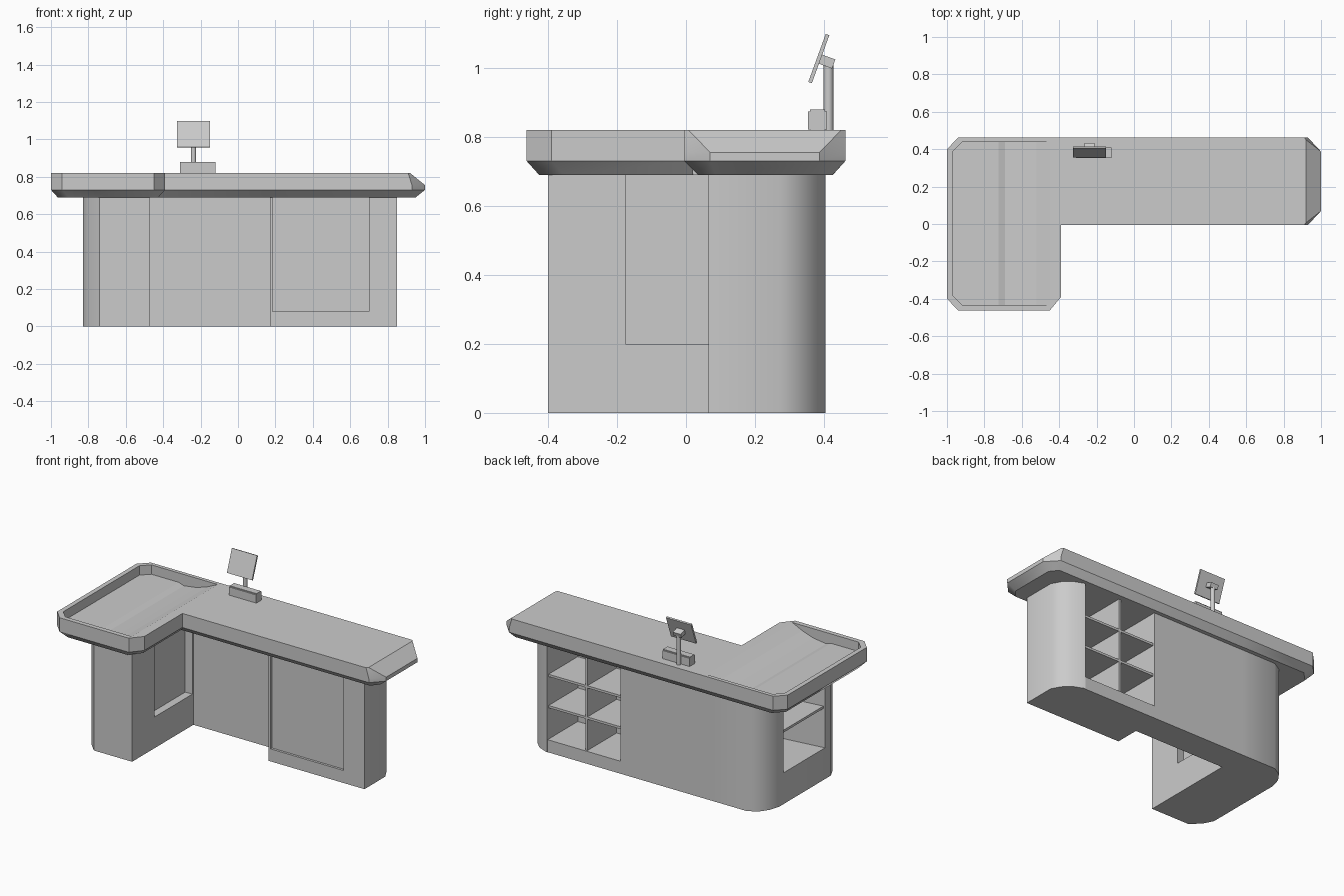
import bpy, bmesh, math
from mathutils import Matrix

if "Cube" in bpy.data.objects:
    bpy.data.objects.remove(bpy.data.objects["Cube"])


def finish(name, bm, smooth=False):
    bmesh.ops.recalc_face_normals(bm, faces=bm.faces)
    me = bpy.data.meshes.new(name)
    bm.to_mesh(me)
    bm.free()
    ob = bpy.data.objects.new(name, me)
    bpy.context.collection.objects.link(ob)
    if smooth:
        bpy.context.view_layer.objects.active = ob
        bpy.ops.object.select_all(action='DESELECT')
        ob.select_set(True)
        bpy.ops.object.shade_smooth_by_angle(angle=math.radians(35))
    return ob


def loft_bm(rings):
    bm = bmesh.new()
    vs = [[bm.verts.new(p) for p in r] for r in rings]
    n = len(rings[0])
    for a, b in zip(vs, vs[1:]):
        for i in range(n):
            j = (i + 1) % n
            bm.faces.new((a[i], a[j], b[j], b[i]))
    bm.faces.new(vs[0][::-1])
    bm.faces.new(vs[-1])
    return bm


def prism(name, pts, z0, z1):
    rings = [[(x, y, z) for x, y in pts] for z in (z0, z1)]
    return finish(name, loft_bm(rings), True)


def box(name, x0, x1, y0, y1, z0, z1):
    return prism(name, [(x0, y0), (x1, y0), (x1, y1), (x0, y1)], z0, z1)


# Long countertop with chamfered underside and sloping right end
def counter_ring(xs, xe, y0, y1, c, z):
    return [(-.45, y0, z), (xs, y0, z), (xe, y0 + c, z),
            (xe, y1 - c, z), (xs, y1, z), (-.45, y1, z)]

finish("long_countertop", loft_bm([
    counter_ring(.91, .95, .035, .425, .05, .69),
    counter_ring(.93, 1.0, -.005, .462, .075, .73),
    counter_ring(.93, 1.0, -.005, .462, .075, .755),
    counter_ring(.91, .92, -.005, .462, .012, .82)]), True)

# Side wing countertop
outer = [(-.94, -.462), (-.45, -.462), (-.39, -.39), (-.39, .02),
         (-.44, .02), (-.44, .462), (-.94, .462), (-1, .40), (-1, -.40)]


def inset(x, y, d):
    nx = x if x == -.44 else x + (d if x < -.7 else -d)
    ny = y if abs(y) < .1 else y - math.copysign(d, y)
    return nx, ny

tray = finish("tray_countertop", loft_bm([
    [(*inset(x, y, .036), .69) for x, y in outer],
    [(x, y, .73) for x, y in outer],
    [(x, y, .82) for x, y in outer]]), True)

# Recess of the tray, rising towards the long counter
prof = [(-.97, .76), (-.725, .76), (-.69, .748), (-.60, .76),
        (-.52, .787), (-.45, .82), (-.45, .9), (-.97, .9)]
bm = loft_bm([[(x, y, z) for x, z in prof] for y in (-.432, .438)])
corners = [e for e in bm.edges if all(v.co.x < -.96 for v in e.verts)
           and abs(e.verts[0].co.y - e.verts[1].co.y) < .01]
bmesh.ops.bevel(bm, geom=corners, offset=.05, segments=1, affect='EDGES')
cutter = finish("tray_cutter", bm)
cutter.hide_render = True
cutter.hide_set(True)
mod = tray.modifiers.new("recess", 'BOOLEAN')
mod.object = cutter
mod.operation = 'DIFFERENCE'
mod.solver = 'EXACT'

# Side wing plinth and cabinet ends
back_curve = [(-.71, .40), (-.77, .365), (-.81, .31), (-.83, .24)]
front_cut = [(-.83, -.28), (-.80, -.34), (-.74, -.40)]
prism("wing_plinth", [(-.47, -.40), (-.47, .40)] + back_curve + front_cut, 0, .20)
prism("wing_rear_cabinet", [(-.47, .21), (-.47, .40)] + back_curve + [(-.83, .20)], .20, .70)
prism("wing_front_cabinet", [(-.83, -.22)] + front_cut + [(-.47, -.40), (-.47, -.175)], .20, .70)
box("wing_shelf_back", -.54, -.52, -.22, .22, .20, .70)
box("wing_shelf", -.82, -.53, -.22, .22, .45, .465)

# Central body
box("central_body", -.48, .18, .22, .40, 0, .70)

# Shelf cabinet, open at the back
box("shelf_plinth", .17, .71, .065, .40, 0, .08)
box("shelf_side", .17, .185, .065, .40, .08, .70)
box("shelf_front_panel", .18, .71, .08, .095, .08, .70)
box("shelf_divider", .425, .44, .09, .39, .08, .70)
for i, z in enumerate((.28, .48)):
    box(f"shelf_{i + 1}", .18, .71, .09, .39, z, z + .015)

# Right end pillar
prism("end_pillar", [(.70, .065), (.85, .065), (.85, .275), (.82, .33),
                     (.775, .375), (.70, .405)], 0, .70)

# Display: rounded foot unit, post, bracket, tilted screen
bm = bmesh.new()
bmesh.ops.create_cube(bm, size=1, matrix=Matrix.Translation((-.215, .381, .848))
                      @ Matrix.Diagonal((.19, .056, .064, 1)))
bmesh.ops.bevel(bm, geom=[e for e in bm.edges
                          if abs(e.verts[0].co.x - e.verts[1].co.x) > .1],
                offset=.006, segments=2, affect='EDGES')
finish("printer_unit", bm, True)
bm = bmesh.new()
bmesh.ops.create_cone(bm, cap_ends=True, segments=16, radius1=.014, radius2=.014,
                      depth=.20, matrix=Matrix.Translation((-.238, .413, .915)))
finish("display_post", bm, True)
tilt = Matrix.Translation((-.238, .385, 1.027)) @ Matrix.Rotation(math.radians(-20), 4, 'X')
for name, loc, size in (("display_screen", (0, 0, 0), (.178, .011, .148)),
                        ("display_bracket", (0, .025, 0), (.055, .042, .028))):
    bm = bmesh.new()
    bmesh.ops.create_cube(bm, size=1, matrix=tilt @ Matrix.Translation(loc)
                          @ Matrix.Diagonal((*size, 1)))
    finish(name, bm)
